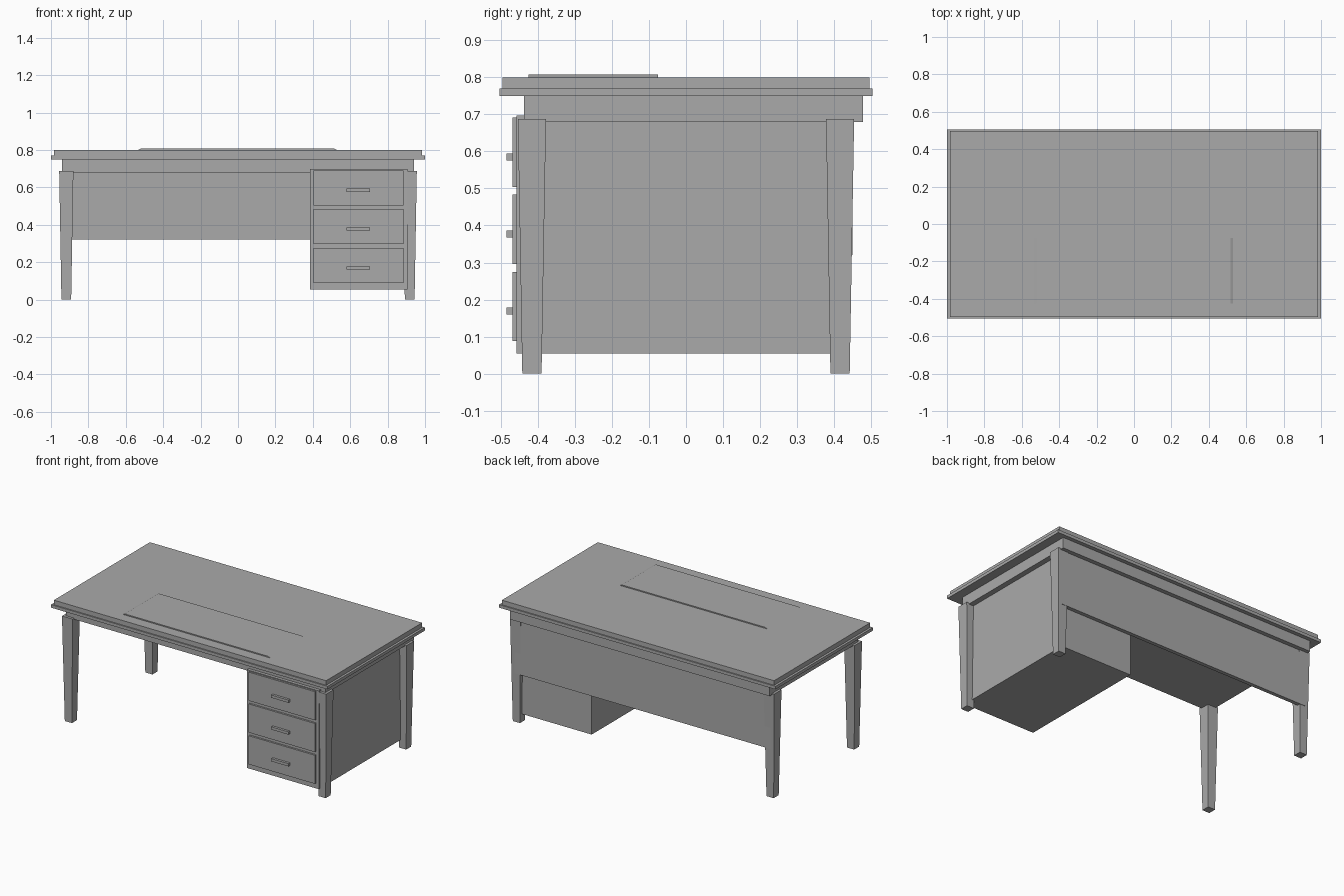
import bpy, bmesh

if "Cube" in bpy.data.objects:
    bpy.data.objects.remove(bpy.data.objects["Cube"])

# one plain grey for the whole desk
grey = bpy.data.materials.new("plain_grey")
grey.diffuse_color = (0.4, 0.4, 0.4, 1)
grey.use_nodes = True
grey.node_tree.nodes["Principled BSDF"].inputs["Base Color"].default_value = grey.diffuse_color


def block(name, x, y, z, taper=(0, 0)):
    """Box from (min, max) ranges; taper insets the top in x and y (negative flares it)."""
    bm = bmesh.new()
    bmesh.ops.create_cube(bm, size=1)
    for v in bm.verts:
        sx, sy, top = v.co.x * 2, v.co.y * 2, v.co.z > 0
        v.co.x = (x[1] if sx > 0 else x[0]) - (sx * taper[0] if top else 0)
        v.co.y = (y[1] if sy > 0 else y[0]) - (sy * taper[1] if top else 0)
        v.co.z = z[1] if top else z[0]
    mesh = bpy.data.meshes.new(name)
    bm.to_mesh(mesh)
    bm.free()
    mesh.materials.append(grey)
    obj = bpy.data.objects.new(name, mesh)
    bpy.context.collection.objects.link(obj)
    return obj


# stepped desktop and the apron under it
block("desktop", (-0.985, 0.985), (-0.496, 0.496), (0.77, 0.80))
block("desktop_lip", (-1, 1), (-0.504, 0.504), (0.75, 0.77))
block("apron", (-0.94, 0.94), (-0.437, 0.478), (0.68, 0.75))

# thin writing pad with sloped ends
block("writing_pad", (-0.535, 0.53), (-0.425, -0.075), (0.80, 0.807), (0.015, 0))

# legs that narrow towards the floor
for side, sx in (("left", -1), ("right", 1)):
    for end, sy in (("front", -1), ("back", 1)):
        cx, cy = sx * 0.918, sy * 0.416
        block(f"{end}_{side}_leg", (cx - 0.026, cx + 0.026),
              (cy - 0.026, cy + 0.026), (0, 0.688), (-0.012, -0.012))

# back panel between the rear legs
block("back_panel", (-0.925, 0.925), (0.425, 0.45), (0.32, 0.68))

# drawer pedestal with three drawers and bar handles
block("pedestal", (0.385, 0.905), (-0.457, 0.425), (0.054, 0.697))
for i in range(3):
    z = 0.088 + i * 0.208
    block(f"drawer_front_{i + 1}", (0.405, 0.885), (-0.469, -0.457), (z, z + 0.187))
    block(f"drawer_handle_{i + 1}", (0.58, 0.705), (-0.485, -0.469),
          (z + 0.072, z + 0.09))
